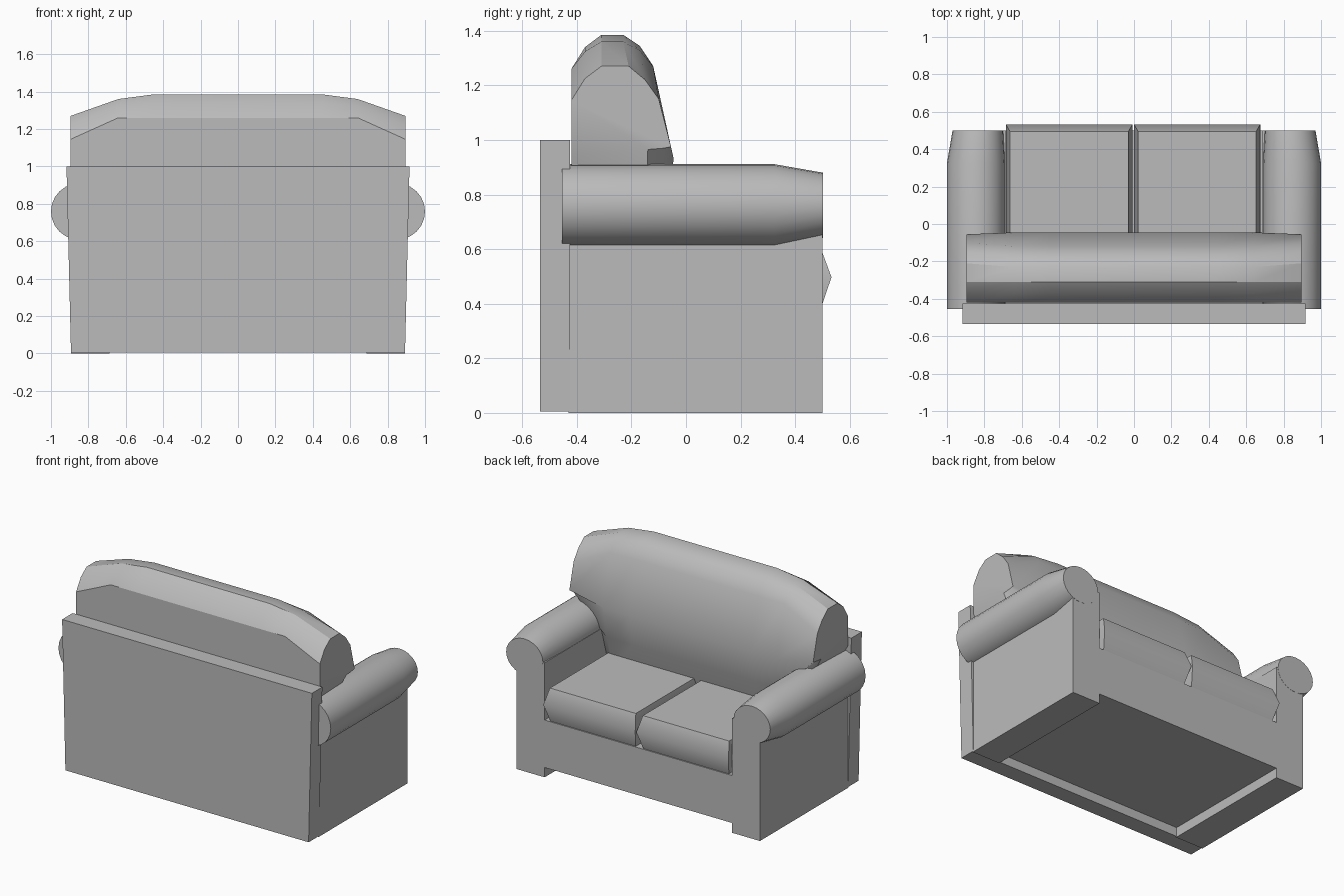
import bpy, bmesh, math
from mathutils import Matrix

cube = bpy.data.objects.get("Cube")
if cube:
    bpy.data.objects.remove(cube, do_unlink=True)

fabric = bpy.data.materials.new("light_grey_fabric")
fabric.use_nodes = True
GREY = (0.5, 0.5, 0.5, 1)
fabric.diffuse_color = GREY
fabric.node_tree.nodes["Principled BSDF"].inputs["Base Color"].default_value = GREY


def loft(name, rings, smooth=None):
    """Skin a list of equal closed rings, with capped ends."""
    bm = bmesh.new()
    loops = [[bm.verts.new(p) for p in ring] for ring in rings]
    for a, b in zip(loops, loops[1:]):
        for i in range(len(a)):
            j = (i + 1) % len(a)
            bm.faces.new((a[i], a[j], b[j], b[i]))
    bm.faces.new(loops[0])
    bm.faces.new(loops[-1])
    bmesh.ops.recalc_face_normals(bm, faces=bm.faces)
    mesh = bpy.data.meshes.new(name)
    bm.to_mesh(mesh)
    bm.free()
    mesh.materials.append(fabric)
    obj = bpy.data.objects.new(name, mesh)
    bpy.context.collection.objects.link(obj)
    if smooth:
        bpy.ops.object.select_all(action='DESELECT')
        obj.select_set(True)
        bpy.context.view_layer.objects.active = obj
        bpy.ops.object.shade_smooth_by_angle(angle=math.radians(smooth))
    return obj


def rect(x0, x1, y0, y1, z):
    return [(x0, y0, z), (x1, y0, z), (x1, y1, z), (x0, y1, z)]


def box(name, x0, x1, y0, y1, z0, z1):
    return loft(name, [rect(x0, x1, y0, y1, z) for z in (z0, z1)])


def ellipse(cx, cz, rx, rz, y, n=24):
    return [(cx + rx * math.cos(math.tau * i / n), y,
             cz + rz * math.sin(math.tau * i / n)) for i in range(n)]


# Back panel, slightly wider at the top
loft("back_panel", [rect(-0.893, 0.893, -0.535, -0.425, 0.005),
                    rect(-0.917, 0.917, -0.535, -0.425, 1.0)])

# Seat base, raised between the arms
box("seat_base", -0.69, 0.69, -0.43, 0.5, 0.065, 0.38)

# Arms: upright panel with a rolled top that tapers toward the seat front
for side, s in (("left", 1), ("right", -1)):
    x0, x1 = sorted((s * 0.688, s * 0.893))
    box(side + "_arm_panel", x0, x1, -0.43, 0.5, 0, 0.76)
    loft(side + "_arm_roll", [
        ellipse(s * 0.845, 0.759, 0.155, 0.152, -0.455),
        ellipse(s * 0.845, 0.759, 0.155, 0.152, 0.325),
        ellipse(s * 0.835, 0.76, 0.135, 0.12, 0.501)], smooth=30)

# Seat cushions with bulging edges
for side, x0, x1 in (("left", 0.0, 0.675), ("right", -0.685, -0.008)):
    loft(side + "_seat_cushion", [
        rect(x0 + i, x1 - i, -0.3, 0.533 - d, z)
        for z, i, d in ((0.38, 0.025, 0.04), (0.497, 0, 0), (0.6, 0.022, 0.038))],
        smooth=45)

# Back cushion: (y, z) profiles for the end, shoulder and middle
end = [(-0.42, 0.945), (-0.42, 1.145), (-0.37, 1.225), (-0.31, 1.27), (-0.21, 1.27),
       (-0.15, 1.22), (-0.1, 1.15), (-0.055, 0.975), (-0.08, 0.97), (-0.14, 0.965)]
middle = [(-0.42, 0.48), (-0.42, 1.26), (-0.37, 1.34), (-0.31, 1.385), (-0.23, 1.385),
          (-0.17, 1.345), (-0.12, 1.27), (-0.045, 0.93), (-0.08, 0.72), (-0.15, 0.48)]
shoulder = [(y, 1.26 + (z - 1.26) * 0.8 if z > 1.26 else z) for y, z in middle]
half = [(0.895, end), (0.64, shoulder), (0.45, middle)]
stations = [(-x, p) for x, p in half] + half[::-1]
loft("back_cushion", [[(x, y, z) for y, z in p] for x, p in stations], smooth=31)
